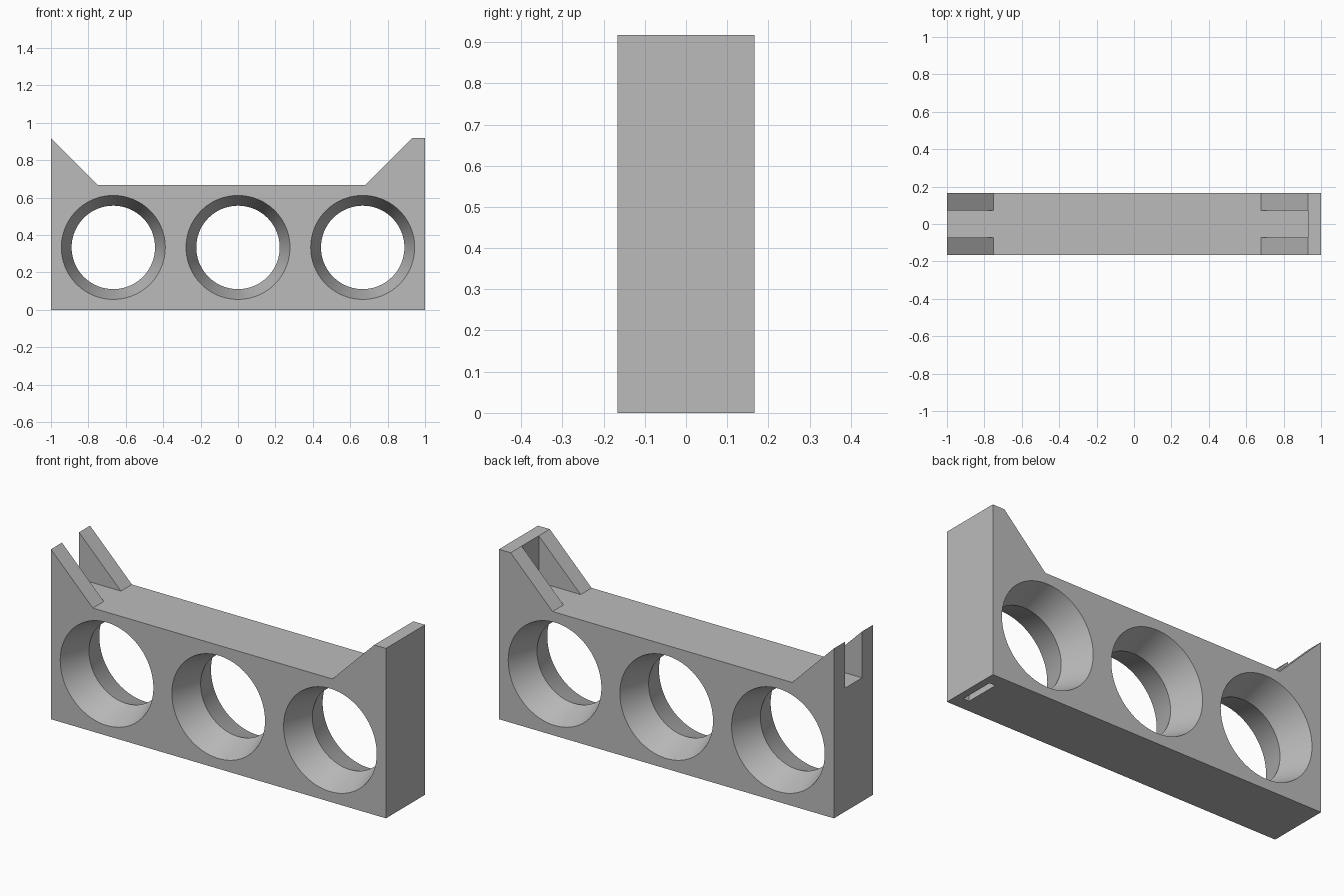
import bpy, bmesh, math

cube = bpy.data.objects.get("Cube")
if cube:
    bpy.data.objects.remove(cube, do_unlink=True)

grey = bpy.data.materials.new("plain grey")
grey.use_nodes = True
grey.diffuse_color = (0.5, 0.5, 0.5, 1)
grey.node_tree.nodes["Principled BSDF"].inputs["Base Color"].default_value = grey.diffuse_color

HALF_DEPTH = 1 / 6
BODY_TOP = 2 / 3
WING_TOP = 0.917
GAP = 0.073


def make_object(name, bm):
    bmesh.ops.recalc_face_normals(bm, faces=bm.faces)
    mesh = bpy.data.meshes.new(name)
    bm.to_mesh(mesh)
    bm.free()
    mesh.materials.append(grey)
    obj = bpy.data.objects.new(name, mesh)
    bpy.context.collection.objects.link(obj)
    return obj


def box(name, x0, x1, half_y, z0, z1):
    bm = bmesh.new()
    bmesh.ops.create_cube(bm, size=1)
    bmesh.ops.scale(bm, vec=(x1 - x0, 2 * half_y, z1 - z0), verts=bm.verts)
    bmesh.ops.translate(bm, vec=((x0 + x1) / 2, 0, (z0 + z1) / 2), verts=bm.verts)
    return make_object(name, bm)


def hourglass(name, x, z, mouth, waist, sides=96):
    """Double cone along y, widest just outside the two faces."""
    bm = bmesh.new()
    reach = HALF_DEPTH * 1.2
    wide = waist + (mouth - waist) * 1.2
    rings = []
    for y, r in ((-reach, wide), (0, waist), (reach, wide)):
        angles = [2 * math.pi * i / sides for i in range(sides)]
        rings.append([bm.verts.new((x + r * math.cos(a), y, z + r * math.sin(a))) for a in angles])
    for a, b in zip(rings, rings[1:]):
        for i in range(sides):
            j = (i + 1) % sides
            bm.faces.new((a[i], a[j], b[j], b[i]))
    bm.faces.new(rings[0])
    bm.faces.new(rings[-1])
    return make_object(name, bm)


# Block with two sloping wings, extruded from its front outline
outline = [(-1, 0), (1, 0), (1, WING_TOP), (0.93, WING_TOP), (0.68, BODY_TOP),
           (-0.75, BODY_TOP), (-1, WING_TOP)]
bm = bmesh.new()
face = bm.faces.new([bm.verts.new((x, -HALF_DEPTH, z)) for x, z in outline])
side = bmesh.ops.extrude_face_region(bm, geom=[face])
moved = [v for v in side["geom"] if isinstance(v, bmesh.types.BMVert)]
bmesh.ops.translate(bm, vec=(0, 2 * HALF_DEPTH, 0), verts=moved)
body = make_object("holder_body", bm)

# Flared holes, gaps between the wing plates, and the slot underneath
cutters = [hourglass("hole_cutter", x, BODY_TOP / 2, 0.278, 0.223) for x in (-2 / 3, 0, 2 / 3)]
cutters += [
    box("open_gap_cutter", -1.1, -0.75, GAP, BODY_TOP, 1.1),
    box("closed_gap_cutter", 0.68, 0.93, GAP, BODY_TOP, 1.1),
    box("bottom_slot_cutter", 0.925, 0.96, 0.095, -0.1, 0.25),
]
bpy.context.view_layer.objects.active = body
for cutter in cutters:
    mod = body.modifiers.new("cut", "BOOLEAN")
    mod.operation = "DIFFERENCE"
    mod.solver = "EXACT"
    mod.object = cutter
    bpy.ops.object.modifier_apply(modifier=mod.name)
    bpy.data.objects.remove(cutter, do_unlink=True)

# Smooth hole walls with crisp rims
bpy.ops.object.select_all(action="DESELECT")
body.select_set(True)
bpy.ops.object.shade_smooth_by_angle(angle=math.radians(20))
